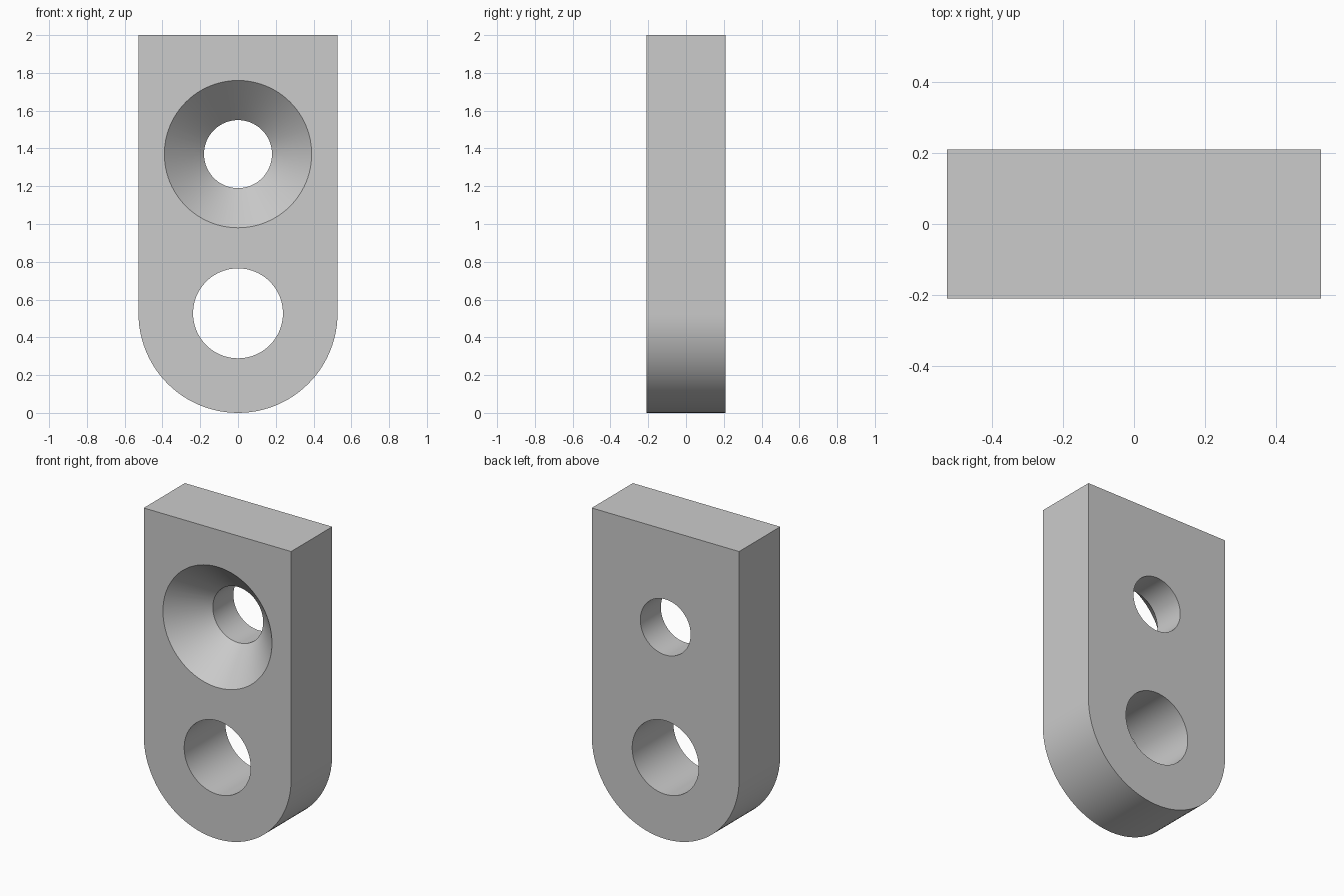
import bpy, bmesh
from math import pi, sin, cos, radians

cube = bpy.data.objects.get("Cube")
if cube:
    bpy.data.objects.remove(cube, do_unlink=True)

HALF_W, HALF_T, TOP = 0.527, 0.21, 2.0
SEGMENTS = 96

grey = bpy.data.materials.new("light_grey")
grey.use_nodes = True
colour = (0.6, 0.6, 0.6, 1)
grey.diffuse_color = colour
grey.node_tree.nodes["Principled BSDF"].inputs["Base Color"].default_value = colour


def finish(name, bm):
    bmesh.ops.recalc_face_normals(bm, faces=bm.faces[:])
    mesh = bpy.data.meshes.new(name)
    bm.to_mesh(mesh)
    bm.free()
    mesh.materials.append(grey)
    obj = bpy.data.objects.new(name, mesh)
    bpy.context.collection.objects.link(obj)
    return obj


def turned_cutter(name, z, profile):
    """Solid turned about the y direction from (y, radius) pairs."""
    bm = bmesh.new()
    rings = []
    for y, r in profile:
        angles = [2 * pi * i / SEGMENTS for i in range(SEGMENTS)]
        rings.append([bm.verts.new((r * cos(a), y, z + r * sin(a))) for a in angles])
    for a, b in zip(rings, rings[1:]):
        for i in range(SEGMENTS):
            j = (i + 1) % SEGMENTS
            bm.faces.new((a[i], a[j], b[j], b[i]))
    bm.faces.new(rings[0])
    bm.faces.new(rings[-1])
    obj = finish(name, bm)
    obj.hide_render = True
    return obj


# Plate: square top, half-round bottom, extruded through its thickness
bm = bmesh.new()
outline = [(HALF_W, TOP), (-HALF_W, TOP)]
for i in range(SEGMENTS // 2 + 1):
    a = pi + 2 * pi * i / SEGMENTS
    outline.append((HALF_W * cos(a), HALF_W + HALF_W * sin(a)))
face = bm.faces.new([bm.verts.new((x, -HALF_T, z)) for x, z in outline])
side = bmesh.ops.extrude_face_region(bm, geom=[face])["geom"]
bmesh.ops.translate(bm, vec=(0, 2 * HALF_T, 0),
                    verts=[v for v in side if isinstance(v, bmesh.types.BMVert)])
plate = finish("mounting_plate", bm)

# Plain lower hole and countersunk upper hole (cone runs to mid-thickness)
over = 0.05
cutters = [
    turned_cutter("lower_hole_cutter", HALF_W,
                  [(-HALF_T - over, 0.238), (HALF_T + over, 0.238)]),
    turned_cutter("countersink_cutter", 1.37,
                  [(-HALF_T - over, 0.39 + over), (0, 0.18), (HALF_T + over, 0.18)]),
]
bpy.ops.object.select_all(action='DESELECT')
plate.select_set(True)
bpy.context.view_layer.objects.active = plate
for cutter in cutters:
    mod = plate.modifiers.new(cutter.name, 'BOOLEAN')
    mod.operation = 'DIFFERENCE'
    mod.solver = 'EXACT'
    mod.object = cutter
    bpy.ops.object.modifier_apply(modifier=mod.name)
    bpy.data.objects.remove(cutter, do_unlink=True)

bpy.ops.object.shade_smooth_by_angle(angle=radians(30))
